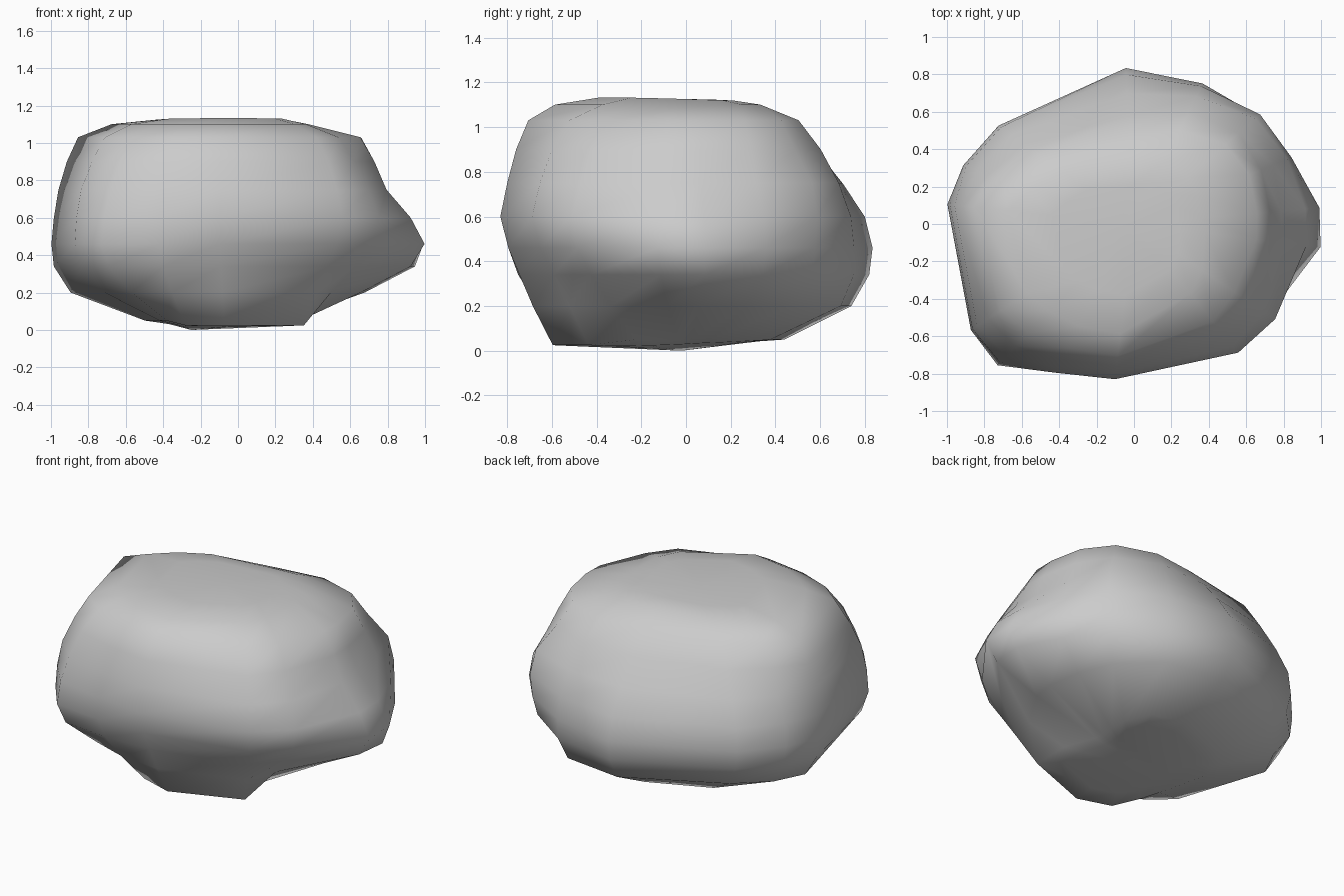
import bpy, bmesh
from math import cos, sin, radians

# Heights of the horizontal slices, bottom to top
LEVELS = [.05, .20, .34, .46, .60, .75, .90, 1.03, 1.10]

# Vertical profile of the boulder in each compass direction (radius per level)
PROFILES = {
    5:   [.25, .68, .95, .995, .92, .79, .73, .66, .36],
    23:  [.28, .70, .88, .914, .89, .81, .74, .67, .38],
    41:  [.34, .74, .85, .88, .893, .86, .74, .65, .38],
    64:  [.42, .77, .835, .836, .82, .76, .67, .56, .37],
    93:  [.44, .74, .82, .835, .80, .70, .58, .47, .32],
    144: [.48, .76, .87, .895, .88, .81, .72, .63, .47],
    161: [.50, .85, .95, .965, .95, .89, .82, .74, .58],
    174: [.50, .90, .99, 1.003, .99, .965, .92, .86, .68],
    213: [.50, .85, 1.0, 1.04, 1.03, 1.0, .93, .85, .68],
    226: [.55, .82, 1.0, 1.05, 1.03, .98, .91, .81, .65],
    242: [.60, .75, .85, .895, .90, .87, .82, .75, .62],
    263: [.60, .69, .75, .80, .836, .805, .765, .71, .59],
    309: [.56, .67, .76, .84, .885, .84, .77, .67, .48],
    326: [.40, .60, .76, .87, .91, .84, .75, .65, .44],
    353: [.26, .66, .93, 1.005, .93, .80, .735, .66, .38],
}

bm = bmesh.new()


def ring(level, z, scale=1.0, tilt=0.0):
    """One closed slice; tilt raises its back and lowers its front."""
    return [bm.verts.new((scale * r[level] * cos(radians(a)),
                          scale * r[level] * sin(radians(a)),
                          z + tilt * sin(radians(a))))
            for a, r in PROFILES.items()]


# Body slices, with an inner ring above and below for the gently domed caps
rings = [ring(0, .03, .74, .012)]
rings += [ring(i, z) for i, z in enumerate(LEVELS)]
rings.append(ring(-1, 1.125, .65, -.008))

# Lower the front edge of the base so the boulder rests on it
for v in rings[1]:
    if v.co.y < -.4:
        v.co.z = .025

n = len(PROFILES)
for low, high in zip(rings, rings[1:]):
    for i in range(n):
        j = (i + 1) % n
        bm.faces.new((low[i], low[j], high[j], high[i]))

# Slightly dished top and a low bottom point
top = bm.verts.new((-.08, -.02, 1.11))
bottom = bm.verts.new((-.25, -.02, 0))
for i in range(n):
    j = (i + 1) % n
    bm.faces.new((rings[-1][i], rings[-1][j], top))
    bm.faces.new((rings[0][j], rings[0][i], bottom))

bmesh.ops.recalc_face_normals(bm, faces=bm.faces)
for f in bm.faces:
    f.smooth = True

mesh = bpy.data.meshes.new("boulder")
bm.to_mesh(mesh)
bm.free()
boulder = bpy.data.objects.new("boulder", mesh)
bpy.context.collection.objects.link(boulder)
